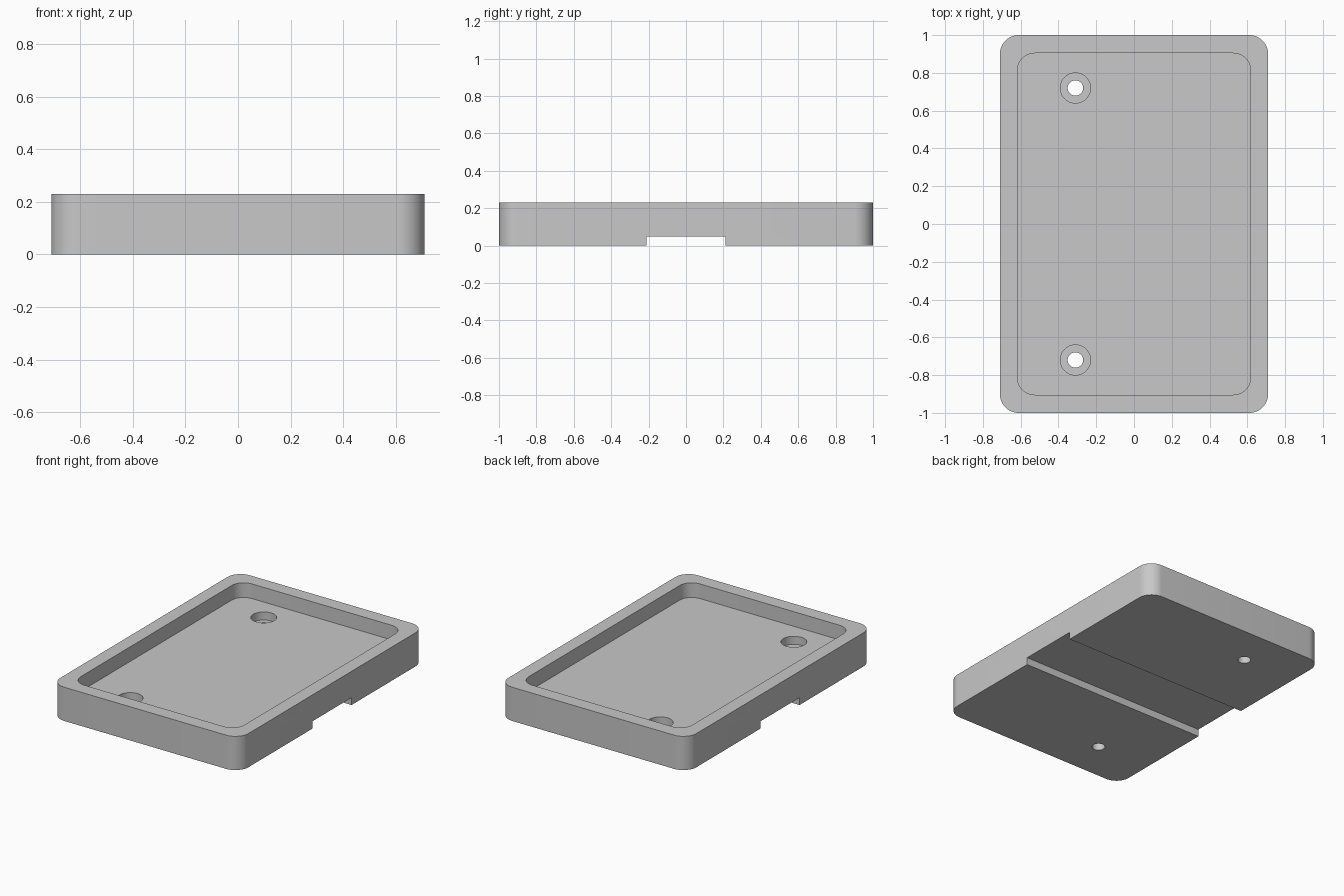
import bpy, bmesh, math

cube = bpy.data.objects.get("Cube")
if cube:
    bpy.data.objects.remove(cube, do_unlink=True)

HEIGHT, FLOOR, LEDGE, GROOVE = 0.23, 0.13, 0.075, 0.05

grey = bpy.data.materials.new("plain_grey")
grey.use_nodes = True
grey.diffuse_color = (0.58, 0.58, 0.58, 1)
grey.node_tree.nodes["Principled BSDF"].inputs["Base Color"].default_value = grey.diffuse_color


def prism(name, outline, z0, z1):
    """Extrude a closed outline straight up from z0 to z1."""
    bm = bmesh.new()
    base = bm.faces.new([bm.verts.new((x, y, z0)) for x, y in outline])
    top = bmesh.ops.extrude_face_region(bm, geom=[base])["geom"]
    verts = [v for v in top if isinstance(v, bmesh.types.BMVert)]
    bmesh.ops.translate(bm, verts=verts, vec=(0, 0, z1 - z0))
    bmesh.ops.recalc_face_normals(bm, faces=bm.faces)
    mesh = bpy.data.meshes.new(name)
    bm.to_mesh(mesh)
    bm.free()
    mesh.materials.append(grey)
    obj = bpy.data.objects.new(name, mesh)
    bpy.context.collection.objects.link(obj)
    return obj


def rounded_rect(hx, hy, r, steps=12):
    points = []
    for i, (sx, sy) in enumerate([(1, 1), (-1, 1), (-1, -1), (1, -1)]):
        for k in range(steps + 1):
            a = math.pi / 2 * (i + k / steps)
            points.append((sx * (hx - r) + r * math.cos(a), sy * (hy - r) + r * math.sin(a)))
    return points


def circle(cx, cy, r, n=48):
    angles = [2 * math.pi * k / n for k in range(n)]
    return [(cx + r * math.cos(a), cy + r * math.sin(a)) for a in angles]


# Solid block with rounded corners
tray = prism("tray", rounded_rect(0.71, 1.0, 0.1), 0, HEIGHT)

# Top pocket and the channel running across the underside
cutters = [
    prism("pocket_cutter", rounded_rect(0.617, 0.904, 0.09), FLOOR, HEIGHT + 0.1),
    prism("channel_cutter", [(-1, -0.21), (1, -0.21), (1, 0.21), (-1, 0.21)], -0.1, GROOVE),
]

# Counterbored screw holes
for y in (-0.72, 0.72):
    cutters.append(prism("counterbore_cutter", circle(-0.31, y, 0.08), LEDGE, HEIGHT + 0.05))
    cutters.append(prism("hole_cutter", circle(-0.31, y, 0.041), -0.1, HEIGHT))

bpy.ops.object.select_all(action="DESELECT")
tray.select_set(True)
bpy.context.view_layer.objects.active = tray
for cutter in cutters:
    cutter.hide_render = True
    cut = tray.modifiers.new(cutter.name, "BOOLEAN")
    cut.operation, cut.solver, cut.object = "DIFFERENCE", "EXACT", cutter
    bpy.ops.object.modifier_apply(modifier=cut.name)
    bpy.data.objects.remove(cutter, do_unlink=True)

bpy.ops.object.shade_smooth_by_angle(angle=math.radians(30))
